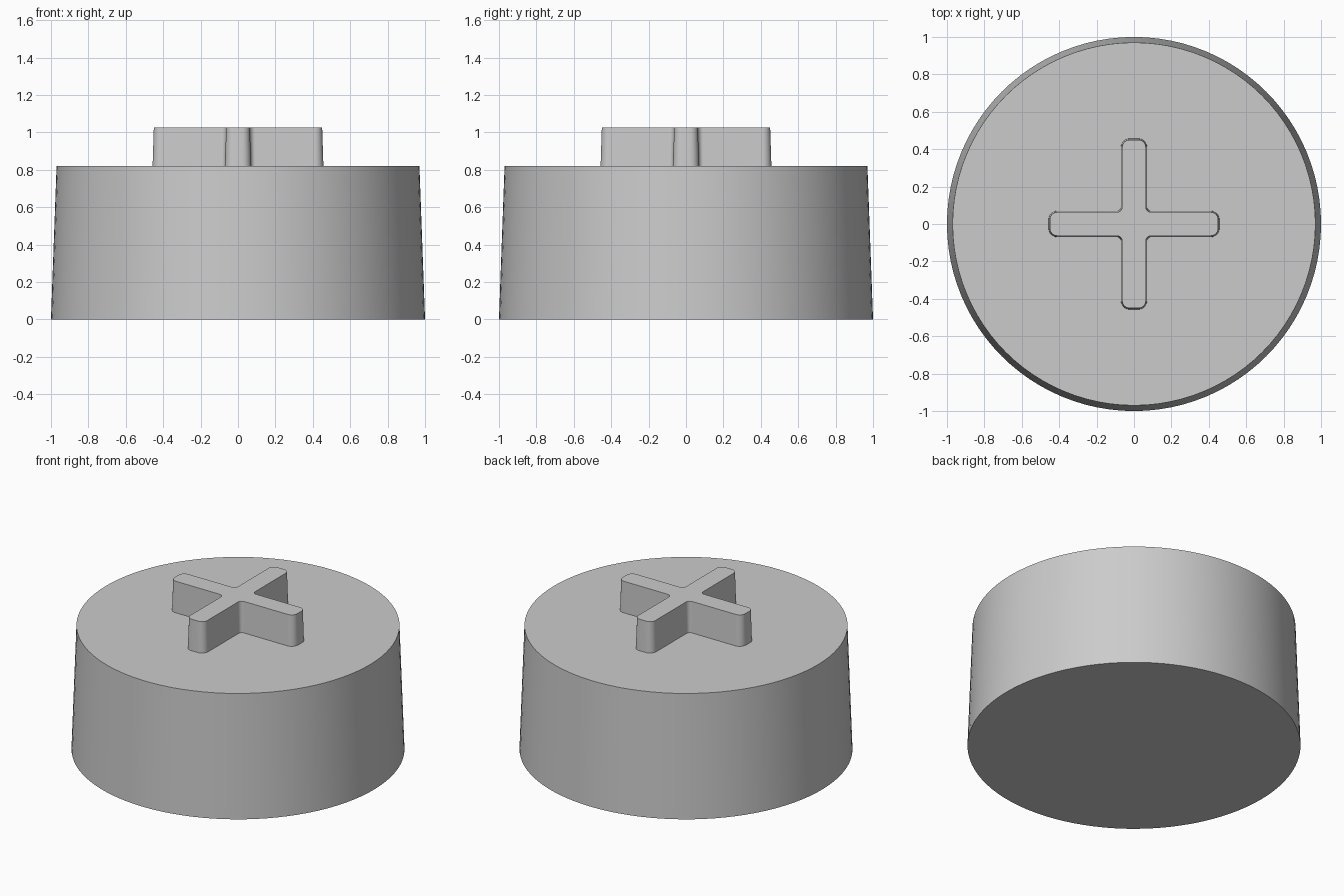
import bpy
import bmesh
from math import sin, cos, pi, radians
from mathutils import Vector, Matrix

cube = bpy.data.objects.get("Cube")
if cube:
    bpy.data.objects.remove(cube, do_unlink=True)

BODY_TOP = 0.82
CROSS_TOP = 1.025

grey = bpy.data.materials.new("plain grey")
grey.use_nodes = True
colour = (0.6, 0.6, 0.6, 1)
grey.diffuse_color = colour
grey.node_tree.nodes["Principled BSDF"].inputs["Base Color"].default_value = colour


def finish(name, bm):
    """Turn a bmesh into a smooth-shaded object with sharp edges kept."""
    bmesh.ops.recalc_face_normals(bm, faces=bm.faces)
    mesh = bpy.data.meshes.new(name)
    bm.to_mesh(mesh)
    bm.free()
    mesh.materials.append(grey)
    obj = bpy.data.objects.new(name, mesh)
    bpy.context.collection.objects.link(obj)
    bpy.ops.object.select_all(action='DESELECT')
    obj.select_set(True)
    bpy.context.view_layer.objects.active = obj
    bpy.ops.object.shade_smooth_by_angle(angle=radians(30))
    return obj


def arc(cx, cy, r, start, end, steps=8):
    angles = [start + (end - start) * i / steps for i in range(steps + 1)]
    return [Vector((cx + r * cos(a), cy + r * sin(a), 0)) for a in angles]


def cross_outline(inset):
    """Plus-shaped outline with rounded arm ends and filleted inner corners."""
    length, half = 0.457 - inset, 0.07 - inset
    outer, inner = 0.047 - inset, 0.022 + inset
    arm = (arc(length - outer, -half + outer, outer, -pi / 2, 0)
           + arc(length - outer, half - outer, outer, 0, pi / 2)
           + arc(half + inner, half + inner, inner, -pi / 2, -pi))
    return [Matrix.Rotation(k * pi / 2, 3, 'Z') @ p for k in range(4) for p in arm]


# Tapered round body
bm = bmesh.new()
bmesh.ops.create_cone(bm, cap_ends=True, segments=96, radius1=1.0, radius2=0.97,
                      depth=BODY_TOP, matrix=Matrix.Translation((0, 0, BODY_TOP / 2)))
finish("round_body", bm)

# Raised cross with drafted walls, set slightly into the body
bm = bmesh.new()
rings = []
for inset, z in ((0, BODY_TOP - 0.01), (0.007, CROSS_TOP)):
    rings.append([bm.verts.new((p.x, p.y, z)) for p in cross_outline(inset)])
low, high = rings
count = len(low)
for i in range(count):
    j = (i + 1) % count
    bm.faces.new((low[i], low[j], high[j], high[i]))
bm.faces.new(high)
bm.faces.new(low[::-1])
finish("raised_cross", bm)
